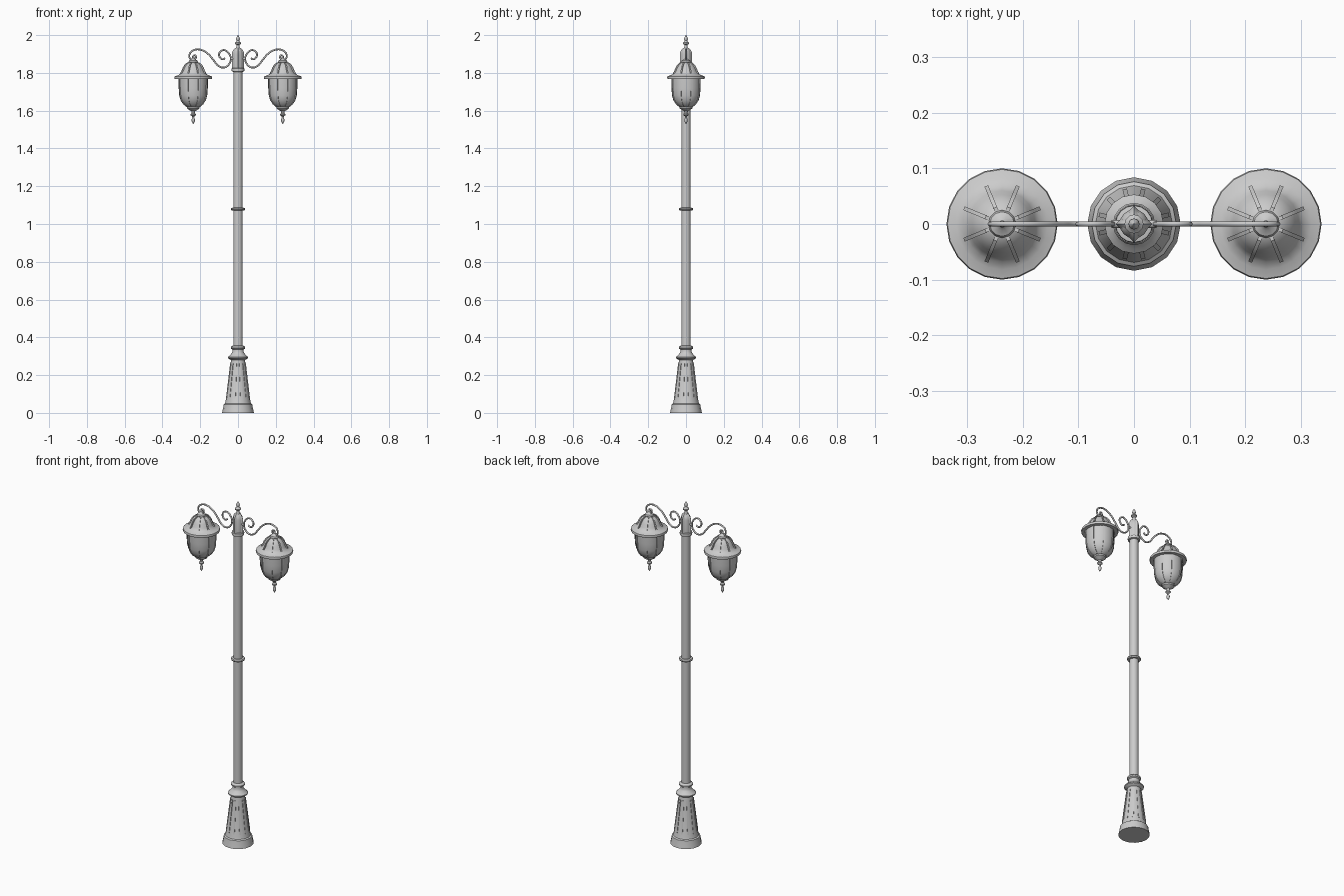
import bpy, bmesh
from math import sin, cos, pi, radians
from mathutils import Vector

if "Cube" in bpy.data.objects:
    bpy.data.objects.remove(bpy.data.objects["Cube"])


def finish(name, bm, smooth=True):
    bmesh.ops.recalc_face_normals(bm, faces=bm.faces)
    me = bpy.data.meshes.new(name)
    bm.to_mesh(me)
    bm.free()
    ob = bpy.data.objects.new(name, me)
    bpy.context.collection.objects.link(ob)
    bpy.ops.object.select_all(action='DESELECT')
    ob.select_set(True)
    bpy.context.view_layer.objects.active = ob
    if smooth:
        bpy.ops.object.shade_smooth_by_angle(angle=radians(35))
    return ob


def lathe(name, profile, sides=16, x=0.0, turn=0.0, smooth=True):
    """Solid of revolution from (radius, z) points, capped at both ends."""
    bm = bmesh.new()
    rings = [[bm.verts.new((x + r * cos(turn + 2 * pi * i / sides),
                            r * sin(turn + 2 * pi * i / sides), z))
              for i in range(sides)] for r, z in profile]
    for a, b in zip(rings, rings[1:]):
        for i in range(sides):
            j = (i + 1) % sides
            bm.faces.new((a[i], a[j], b[j], b[i]))
    bm.faces.new(rings[0])
    bm.faces.new(rings[-1])
    return finish(name, bm, smooth)


def ribs(name, profile, count, half_w, lift, x=0.0, turn=0.0):
    """Narrow raised strips that follow a (radius, z) profile."""
    bm = bmesh.new()
    for k in range(count):
        a = turn + 2 * pi * k / count
        out, side = Vector((cos(a), sin(a), 0)), Vector((-sin(a), cos(a), 0))
        prev = None
        for r, z in profile:
            c = Vector((x, 0, z))
            sec = [bm.verts.new(c + out * (r + d) + side * s) for d, s in
                   ((-lift, -half_w), (lift, -half_w), (lift, half_w), (-lift, half_w))]
            if prev:
                for i in range(4):
                    j = (i + 1) % 4
                    bm.faces.new((prev[i], prev[j], sec[j], sec[i]))
            else:
                bm.faces.new(sec)
            prev = sec
        bm.faces.new(prev)
    return finish(name, bm)


def rod(name, pts, radius, s):
    """Round bar through (x, z) points, smoothed as a spline."""
    cu = bpy.data.curves.new(name, 'CURVE')
    cu.dimensions = '3D'
    cu.bevel_depth, cu.bevel_resolution, cu.resolution_u = radius, 2, 6
    cu.use_fill_caps = True
    sp = cu.splines.new('BEZIER')
    sp.bezier_points.add(len(pts) - 1)
    for p, (x, z) in zip(sp.bezier_points, pts):
        p.co = (s * x, 0, z)
        p.handle_left_type = p.handle_right_type = 'AUTO'
    ob = bpy.data.objects.new(name, cu)
    bpy.context.collection.objects.link(ob)
    return ob


# Tapered pedestal with stepped foot and collar
lathe("pedestal", [(.084, 0), (.082, .012), (.078, .03), (.076, .045), (.069, .05),
                   (.066, .06), (.037, .28), (.044, .284), (.053, .290), (.053, .296),
                   (.045, .303), (.034, .315), (.030, .322), (.030, .335), (.037, .340),
                   (.038, .348), (.034, .353), (.025, .357)], 16)
ribs("pedestal_ribs", [(.062, .075), (.039, .262)], 12, .004, .003, turn=pi / 12)

# Pole with mid ring and upper collar
lathe("pole", [(.025, .35), (.024, 1.83)], 16)
lathe("pole_mid_ring", [(.025, 1.071), (.035, 1.073), (.038, 1.079), (.035, 1.085), (.025, 1.087)], 16)
lathe("pole_collar", [(.025, 1.805), (.033, 1.808), (.034, 1.818), (.033, 1.824), (.025, 1.826)], 16)

# Square head block and finial
lathe("head_block", [(.033, 1.822), (.033, 1.895), (.030, 1.912), (.022, 1.926), (.012, 1.932)], 4)
lathe("head_core", [(.026, 1.82), (.026, 1.90), (.022, 1.918), (.012, 1.93)], 16)
lathe("top_finial", [(.012, 1.926), (.008, 1.938), (.007, 1.948), (.016, 1.954), (.017, 1.960),
                     (.009, 1.966), (.007, 1.972), (.010, 1.979), (.008, 1.988), (.003, 1.996),
                     (.001, 2.0)], 12)

# Lantern profiles
ROOF = [(.077, 1.768), (.098, 1.768), (.100, 1.775), (.098, 1.782), (.082, 1.787), (.068, 1.795),
        (.060, 1.808), (.053, 1.825), (.042, 1.842), (.028, 1.853), (.018, 1.857)]
BODY = [(.078, 1.775), (.077, 1.72), (.074, 1.68), (.067, 1.655), (.053, 1.634), (.035, 1.620),
        (.022, 1.614)]
DROP = [(.034, 1.619), (.033, 1.611), (.020, 1.603), (.010, 1.597), (.008, 1.588), (.014, 1.582),
        (.014, 1.576), (.006, 1.570), (.005, 1.562), (.009, 1.553), (.008, 1.542), (.001, 1.53)]
CAP = [(.022, 1.852), (.025, 1.858), (.022, 1.866), (.012, 1.871), (.006, 1.878), (.005, 1.893)]

# Scroll arm: inner curl, S-bend, outer hook
ARM = [(.068, 1.878), (.082, 1.872), (.096, 1.882), (.100, 1.900), (.088, 1.917), (.070, 1.920),
       (.050, 1.905), (.038, 1.875), (.050, 1.843), (.076, 1.828), (.105, 1.838), (.130, 1.868),
       (.160, 1.902), (.200, 1.923), (.235, 1.920), (.256, 1.900), (.254, 1.876), (.237, 1.868),
       (.224, 1.878), (.226, 1.892), (.236, 1.893)]

for side, s in (("left", -1), ("right", 1)):
    x = .237 * s
    lathe(side + "_lantern_roof", ROOF, 20, x)
    ribs(side + "_roof_ribs", [(.070, 1.798), (.062, 1.810), (.055, 1.827), (.044, 1.844),
                               (.028, 1.856)], 8, .0035, .004, x, pi / 8)
    lathe(side + "_lantern_body", BODY, 20, x)
    ribs(side + "_body_ribs", BODY[:-1], 8, .004, .003, x, pi / 8)
    lathe(side + "_lantern_drop", DROP, 12, x)
    lathe(side + "_lantern_cap", CAP, 12, x)
    rod(side + "_scroll_arm", ARM, .0048, s)
    # Small pad joining the scroll to the head block
    rod(side + "_arm_pad", [(.020, 1.875), (.040, 1.875)], .007, s)
